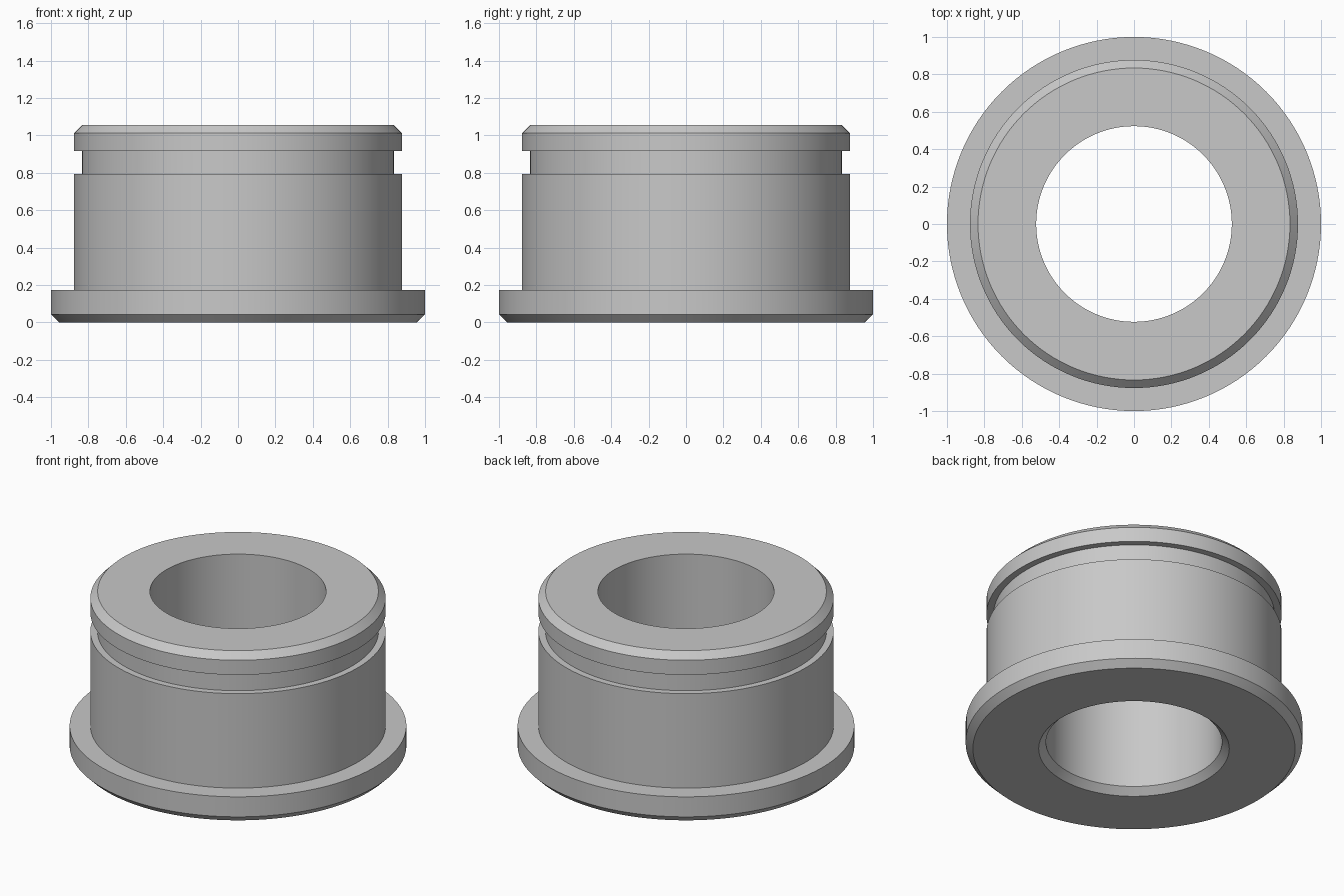
import bpy, bmesh, math

cube = bpy.data.objects.get("Cube")
if cube:
    bpy.data.objects.remove(cube, do_unlink=True)

# Plain grey metal
grey = bpy.data.materials.new("grey_metal")
grey.use_nodes = True
colour = (0.58, 0.58, 0.58, 1)
grey.diffuse_color = colour
grey.node_tree.nodes["Principled BSDF"].inputs["Base Color"].default_value = colour

SEGMENTS = 128
BORE, GROOVE, BODY, FLANGE = 0.523, 0.835, 0.877, 1.0
CHAMFER = 0.043
HEIGHT = 1.055

# Closed half-section of the bushing: (radius, height)
profile = [
    (BORE, HEIGHT),
    (BORE, CHAMFER),
    (BORE + CHAMFER, 0),              # bore lead-in
    (FLANGE - CHAMFER, 0),
    (FLANGE, CHAMFER),                # flange
    (FLANGE, 0.174),
    (BODY, 0.174),                    # body
    (BODY, 0.793),
    (GROOVE, 0.793),                  # retaining groove
    (GROOVE, 0.916),
    (BODY, 0.916),                    # top collar
    (BODY, HEIGHT - CHAMFER),
    (BODY - CHAMFER, HEIGHT),
]


def lathe(name, section, material):
    """Revolve a closed section around z."""
    bm = bmesh.new()
    verts = [bm.verts.new((r, 0, z)) for r, z in section]
    edges = [bm.edges.new((a, b)) for a, b in zip(verts, verts[1:] + verts[:1])]
    bmesh.ops.spin(bm, geom=verts + edges, cent=(0, 0, 0), axis=(0, 0, 1),
                   angle=math.tau, steps=SEGMENTS)
    bmesh.ops.remove_doubles(bm, verts=bm.verts, dist=1e-4)
    bmesh.ops.recalc_face_normals(bm, faces=bm.faces)
    mesh = bpy.data.meshes.new(name)
    bm.to_mesh(mesh)
    bm.free()
    mesh.materials.append(material)
    obj = bpy.data.objects.new(name, mesh)
    bpy.context.collection.objects.link(obj)
    return obj


bushing = lathe("flanged_bushing", profile, grey)
bpy.ops.object.select_all(action="DESELECT")
bushing.select_set(True)
bpy.context.view_layer.objects.active = bushing
bpy.ops.object.shade_smooth_by_angle(angle=math.radians(30))
